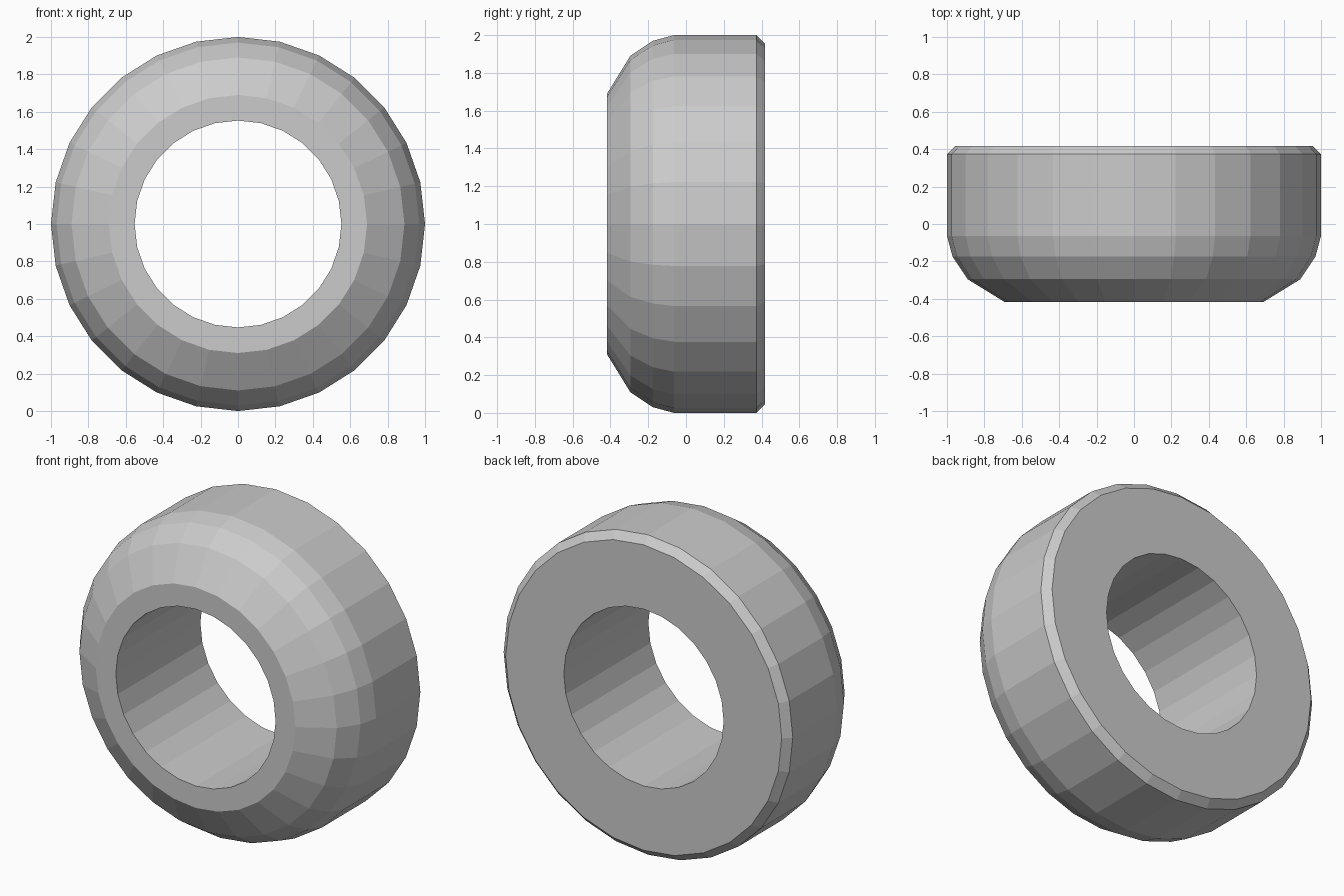
import bpy
import bmesh
from math import sin, cos, tau

cube = bpy.data.objects.get("Cube")
if cube:
    bpy.data.objects.remove(cube, do_unlink=True)

SIDES = 28

# Light grey material
grey = bpy.data.materials.new("light_grey")
grey.use_nodes = True
colour = (0.6, 0.6, 0.6, 1)
grey.diffuse_color = colour
grey.node_tree.nodes["Principled BSDF"].inputs["Base Color"].default_value = colour

# Closed ring section as (radius, y): domed front, chamfered back, straight bore
section = [(0.553, -0.418), (0.69, -0.418), (0.89, -0.295), (0.97, -0.175),
           (1.0, -0.063), (1.0, 0.373), (0.955, 0.418), (0.553, 0.418)]


def lathe(name, profile, sides, material):
    """Sweep a closed section around the y axis, centred at height 1."""
    bm = bmesh.new()
    rings = []
    for i in range(sides):
        a = tau * i / sides
        rings.append([bm.verts.new((r * sin(a), y, 1 + r * cos(a)))
                      for r, y in profile])
    n = len(profile)
    for i, ring in enumerate(rings):
        after = rings[(i + 1) % sides]
        for j in range(n):
            k = (j + 1) % n
            bm.faces.new((ring[j], ring[k], after[k], after[j]))
    bmesh.ops.recalc_face_normals(bm, faces=bm.faces)
    mesh = bpy.data.meshes.new(name)
    bm.to_mesh(mesh)
    bm.free()
    mesh.materials.append(material)
    obj = bpy.data.objects.new(name, mesh)
    bpy.context.collection.objects.link(obj)
    return obj


# Thick ring with flat faces
lathe("ring_body", section, SIDES, grey)
